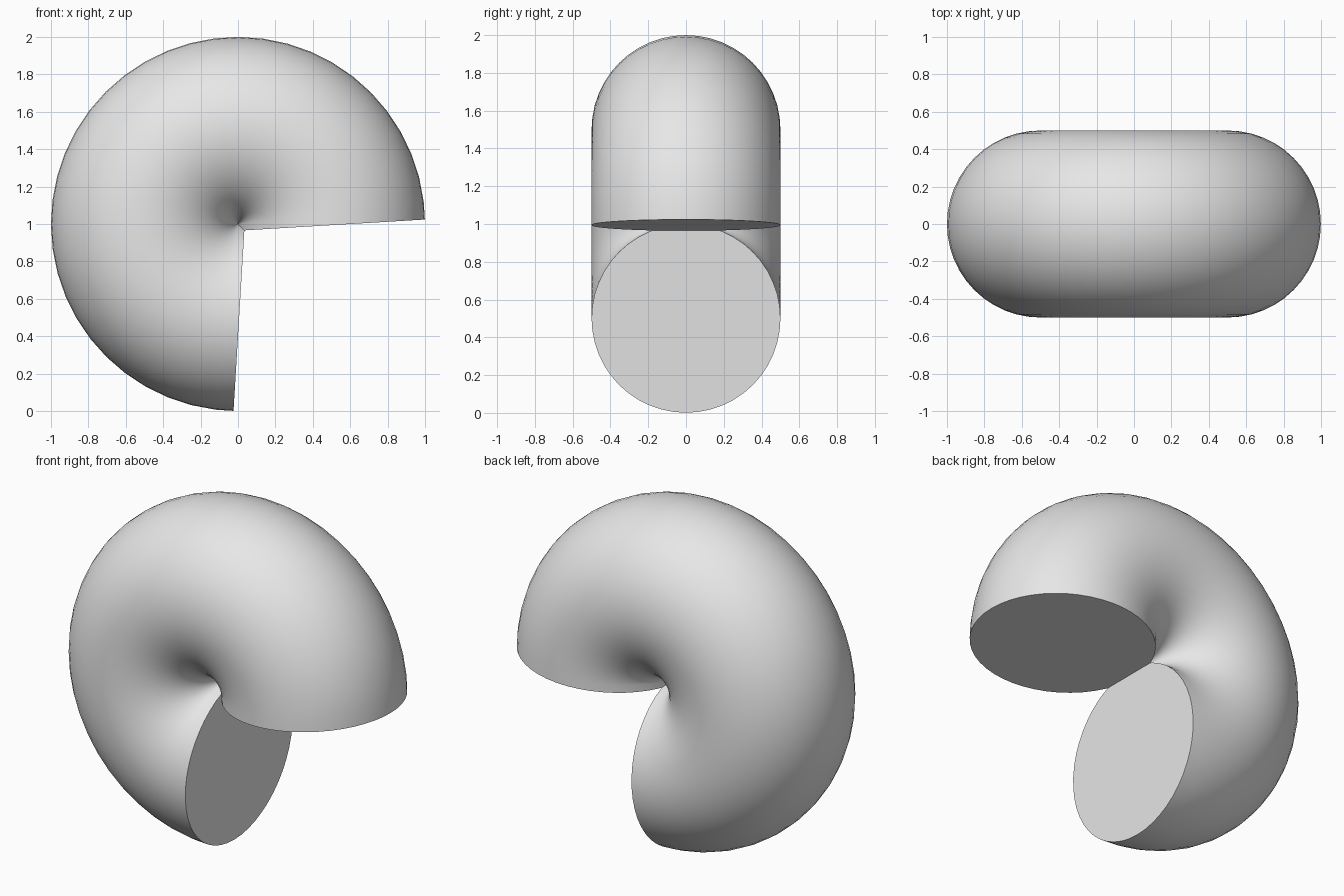
import bpy, bmesh, math

if "Cube" in bpy.data.objects:
    bpy.data.objects.remove(bpy.data.objects["Cube"])

R = 0.5            # ring radius and tube radius are equal, so the hole closes to a point
SEGMENTS, SIDES = 36, 48
OVERRUN, TILT = 0.012, 0.072

grey = bpy.data.materials.new("plain grey")
grey.diffuse_color = (0.8, 0.8, 0.8, 1)
grey.use_nodes = True
grey.node_tree.nodes["Principled BSDF"].inputs["Base Color"].default_value = grey.diffuse_color

bm = bmesh.new()

# Circular sections swept through three quarters of a turn; end sections lean slightly inward
rings = []
start, end = -OVERRUN, 1.5 * math.pi + OVERRUN
for i in range(SEGMENTS + 1):
    a = start + (end - start) * i / SEGMENTS
    d = a + (TILT if i == 0 else -TILT if i == SEGMENTS else 0)
    ring = []
    for j in range(SIDES):
        t = 2 * math.pi * j / SIDES
        out = R * math.cos(t)
        ring.append(bm.verts.new((R * math.cos(a) + out * math.cos(d),
                                  R * math.sin(t),
                                  1 + R * math.sin(a) + out * math.sin(d))))
    rings.append(ring)

# Tube skin
for r0, r1 in zip(rings, rings[1:]):
    for j in range(SIDES):
        k = (j + 1) % SIDES
        bm.faces.new((r0[j], r0[k], r1[k], r1[j]))

# Flat end caps
bm.faces.new(rings[0][::-1])
bm.faces.new(rings[-1])
bmesh.ops.recalc_face_normals(bm, faces=bm.faces)

mesh = bpy.data.meshes.new("curved_tube")
bm.to_mesh(mesh)
bm.free()
mesh.materials.append(grey)
tube = bpy.data.objects.new("curved_tube", mesh)
bpy.context.collection.objects.link(tube)

# Smooth skin with crisp cap rims
bpy.context.view_layer.objects.active = tube
tube.select_set(True)
bpy.ops.object.shade_smooth_by_angle(angle=math.radians(40))
